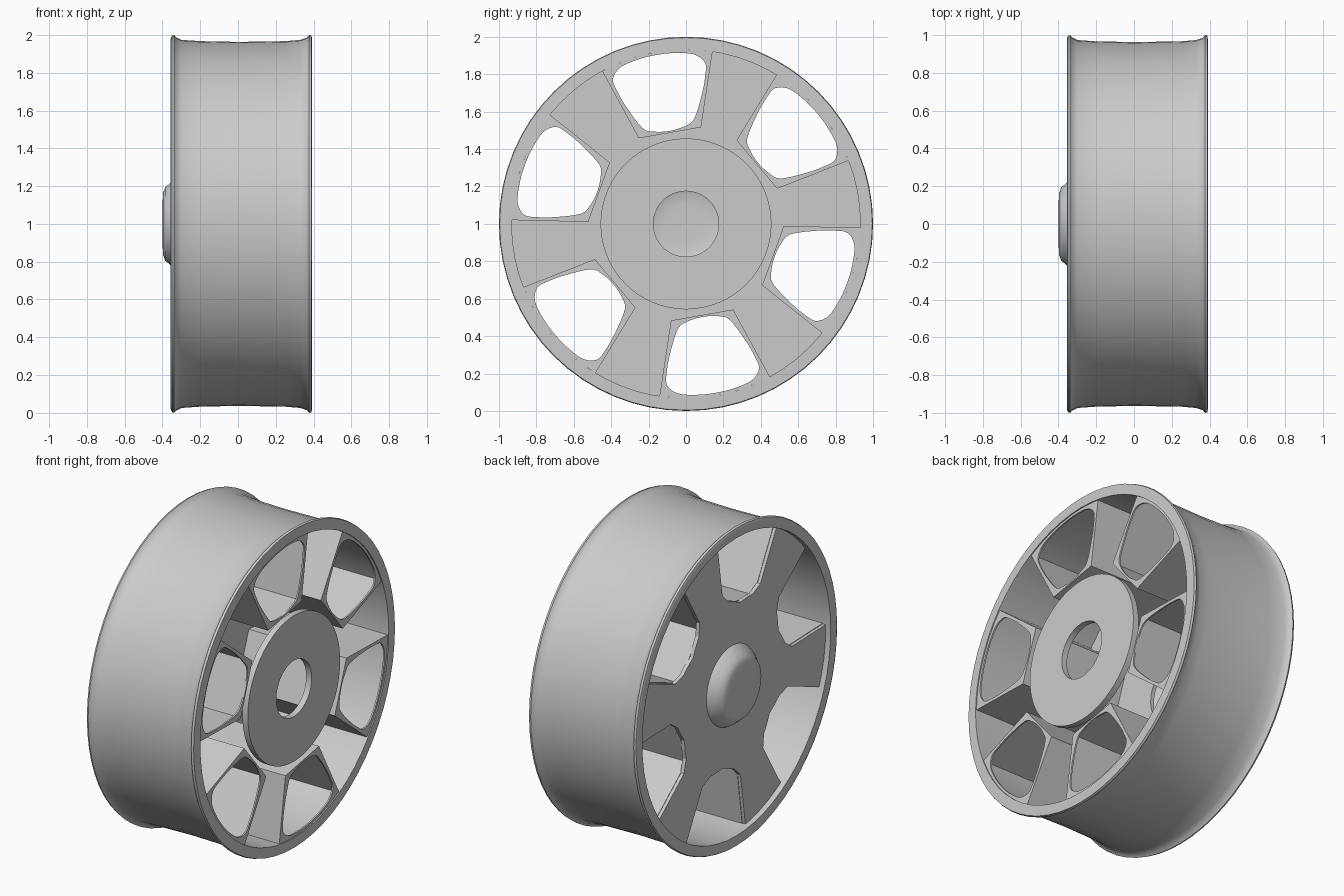
import bpy, bmesh
from math import sin, cos, radians, pi
from mathutils import Vector

cube = bpy.data.objects.get("Cube")
if cube:
    bpy.data.objects.remove(cube)

metal = bpy.data.materials.new("grey metal")
metal.use_nodes = True
grey = (0.6, 0.6, 0.6, 1)
metal.diffuse_color = grey
metal.node_tree.nodes["Principled BSDF"].inputs["Base Color"].default_value = grey

CENTRE = Vector((0, 0, 1))
SEGMENTS = 64
FRONT, BACK = 0.385, -0.315      # axial limits of the window boxes
RIM_INNER, HALF_WINDOW = 0.932, 18.5


def finish(bm, name, smooth=False, thickness=0, offset=0):
    bmesh.ops.recalc_face_normals(bm, faces=bm.faces)
    mesh = bpy.data.meshes.new(name)
    bm.to_mesh(mesh)
    bm.free()
    mesh.materials.append(metal)
    obj = bpy.data.objects.new(name, mesh)
    bpy.context.collection.objects.link(obj)
    obj.location = CENTRE
    if thickness:
        mod = obj.modifiers.new("thickness", 'SOLIDIFY')
        mod.thickness, mod.offset = thickness, offset
    if smooth:
        bpy.ops.object.select_all(action='DESELECT')
        obj.select_set(True)
        bpy.context.view_layer.objects.active = obj
        bpy.ops.object.shade_smooth_by_angle(angle=radians(40))
    return obj


def revolve(name, profile, closed=True):
    """Turn an (x, radius) profile around the axle."""
    bm = bmesh.new()
    verts = [bm.verts.new((x, r, 0)) for x, r in profile]
    pairs = list(zip(verts, verts[1:]))
    if closed:
        pairs.append((verts[-1], verts[0]))
    edges = [bm.edges.new(p) for p in pairs]
    bmesh.ops.spin(bm, geom=verts + edges, cent=(0, 0, 0), axis=(1, 0, 0),
                   angle=2 * pi, steps=SEGMENTS, use_duplicate=False)
    bmesh.ops.remove_doubles(bm, verts=bm.verts, dist=1e-4)
    return finish(bm, name, True)


def sheet(name, x, loops, thickness):
    """Flat plate across the axle; the first loop is the outline, others are holes."""
    bm = bmesh.new()
    for loop in loops:
        vs = [bm.verts.new((x, y, z)) for y, z in loop]
        for a, b in zip(vs, vs[1:] + vs[:1]):
            bm.edges.new((a, b))
    bmesh.ops.triangle_fill(bm, use_beauty=True, use_dissolve=False,
                            edges=bm.edges, normal=(1, 0, 0))
    return finish(bm, name, False, thickness)


def polar(r, degrees):
    return (r * cos(radians(degrees)), r * sin(radians(degrees)))


def turn(points, degrees):
    c, s = cos(radians(degrees)), sin(radians(degrees))
    return [(u * c - v * s, u * s + v * c) for u, v in points]


def rounded(points, steps=4):
    """Smooth closed loop through the points."""
    out, n = [], len(points)
    for i in range(n):
        a, b, c, d = (Vector(points[(i + k) % n]) for k in (-1, 0, 1, 2))
        for j in range(steps):
            t = j / steps
            p = b + 0.5 * t * (c - a + t * (2 * a - 5 * b + 4 * c - d
                                            + t * (3 * (b - c) + d - a)))
            out.append((p.x, p.y))
    return out


# Rim barrel with a rolled lip at each end
revolve("rim", [(-.35, RIM_INNER), (-.356, .98), (-.35, .995), (-.338, 1), (-.328, .988),
                (-.30, .974), (-.2, .967), (0, .963), (.25, .967), (.33, .974),
                (.365, .986), (.376, 1), (.39, .996), (.392, RIM_INNER)])

# Hub ring and hollow centre cap
revolve("hub_ring", [(.35, .175), (.388, .175), (.388, .457), (.35, .457)])
revolve("centre_cap", [(-.31, .25), (-.34, .235), (-.365, .21), (-.385, .195),
                       (-.396, .165), (-.4, .1), (-.4, 0)], closed=False)

# Six-spoked face plate
outline = []
for k in range(6):
    mid = 10 + 60 * k
    outline += [polar(.94, mid + a * (30 - HALF_WINDOW) / 3) for a in range(-3, 4)]
    outline += [polar(r, mid + 30 + a) for r, a in
                ((.60, -18.5), (.535, -13), (.515, -7), (.495, 0),
                 (.515, 7), (.535, 13), (.60, 18.5))]
axle_hole = [polar(.2, 360 * i / 32) for i in range(32)]
sheet("spoke_face", BACK + .012, [outline, axle_hole], .024)

# Window boxes: wedge walls behind a panel with a rounded opening
half = [(.515, .08), (.545, .14), (.67, .205), (.76, .238), (.83, .25), (.885, .2), (.91, .1)]
opening = rounded([(.505, 0)] + half + [(.917, 0)] + [(u, -v) for u, v in reversed(half)])
wall = [polar(RIM_INNER, -HALF_WINDOW), polar(.525, -HALF_WINDOW),
        polar(.525, HALF_WINDOW), polar(RIM_INNER, HALF_WINDOW)]
arc = [polar(RIM_INNER, HALF_WINDOW * a / 4) for a in range(3, -4, -1)]
for k in range(6):
    angle = 40 + 60 * k
    sheet(f"window_panel_{k + 1}", FRONT - .005,
          [turn(wall + arc, angle), turn(opening, angle)], .01)
    bm = bmesh.new()
    rows = [[bm.verts.new((x, y, z)) for y, z in turn(wall, angle)]
            for x in (BACK + .02, FRONT)]
    for i in range(3):
        bm.faces.new((rows[0][i], rows[0][i + 1], rows[1][i + 1], rows[1][i]))
    finish(bm, f"window_wall_{k + 1}", False, .008)
